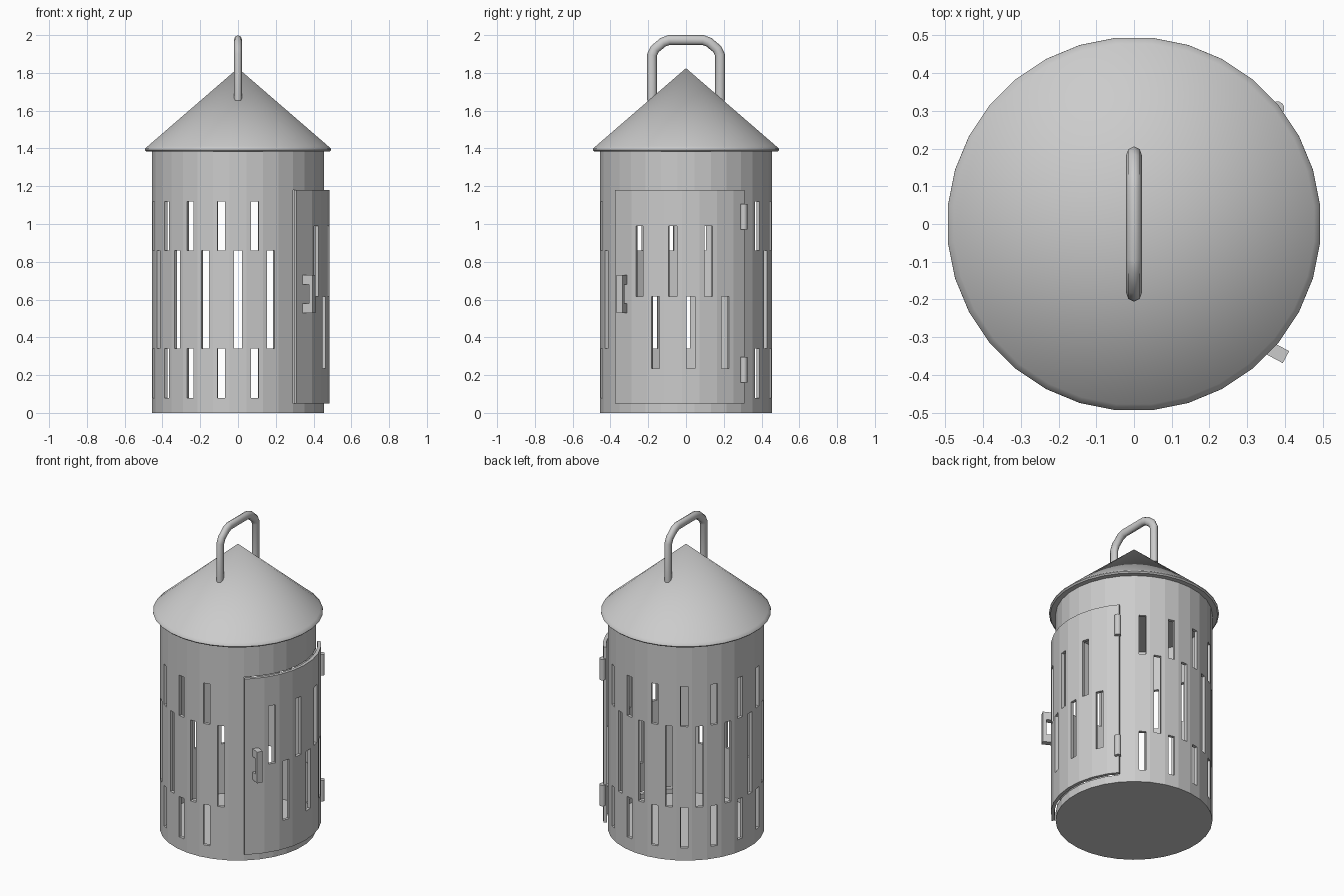
import bpy, bmesh
from math import sin, cos, radians, pi
from mathutils import Matrix

if "Cube" in bpy.data.objects:
    bpy.data.objects.remove(bpy.data.objects["Cube"])

STEP = 11.25           # 32-sided body
HALF = STEP / 2
SLOT = 2.65            # half slot width in degrees


def link(name, bm, smooth=False):
    bmesh.ops.recalc_face_normals(bm, faces=bm.faces[:])
    me = bpy.data.meshes.new(name)
    bm.to_mesh(me)
    bm.free()
    ob = bpy.data.objects.new(name, me)
    bpy.context.collection.objects.link(ob)
    bpy.ops.object.select_all(action='DESELECT')
    ob.select_set(True)
    bpy.context.view_layer.objects.active = ob
    if smooth:
        bpy.ops.object.shade_smooth_by_angle(angle=radians(40))
    return ob


def curved_wall(name, R, columns, levels, is_hole, closed, thick):
    """Faceted sheet: columns = (angle, facet centre, facet index, part); part 1 is the slot strip."""
    bm = bmesh.new()
    grid = []
    for ang, c, _, _ in columns:
        r = R * cos(radians(HALF)) / cos(radians(ang - c))
        a = radians(ang)
        grid.append([bm.verts.new((r * cos(a), r * sin(a), z)) for z in levels])
    n = len(columns)
    for j in range(n if closed else n - 1):
        A, B = grid[j], grid[(j + 1) % n]
        _, _, idx, part = columns[j]
        for k in range(len(levels) - 1):
            if not is_hole(idx, part, (levels[k] + levels[k + 1]) / 2):
                bm.faces.new((A[k], B[k], B[k + 1], A[k + 1]))
    bmesh.ops.delete(bm, geom=[v for v in bm.verts if not v.link_faces], context='VERTS')
    me = bpy.data.meshes.new(name)
    bm.to_mesh(me)
    bm.free()
    ob = bpy.data.objects.new(name, me)
    bpy.context.collection.objects.link(ob)
    m = ob.modifiers.new("wall", 'SOLIDIFY')
    m.thickness, m.offset, m.use_even_offset = thick, -1, True
    return ob


def facet_columns(indices, shift=0):
    return [(i * STEP + shift + d, i * STEP + shift, i, p)
            for i in indices for p, d in enumerate((-HALF, -SLOT, SLOT))]


def body_hole(i, part, z):
    if -4 <= i <= 3:                       # doorway
        return 0.05 < z < 1.18
    if part != 1 or i in (-5, 4):
        return False
    if i % 2 == 0:
        return 0.34 < z < 0.86
    return 0.08 < z < 0.34 or 0.86 < z < 1.12


def door_hole(i, part, z):
    if part != 1 or i in (-4, 3):
        return False
    return 0.235 < z < 0.617 if i % 2 == 0 else 0.617 < z < 0.99


# slotted body
curved_wall("body", 0.457, facet_columns(range(-16, 16)),
            [0, 0.05, 0.08, 0.34, 0.86, 1.12, 1.18, 1.39], body_hole, True, 0.02)

# curved door
cols = facet_columns(range(-4, 4), 3)
cols[0] = (-50.5,) + cols[0][1:]
cols.append((39.7, 3 * STEP + 3, 3, 0))
curved_wall("door", 0.485, cols, [0.05, 0.235, 0.617, 0.99, 1.18], door_hole, False, 0.02)


def cylinder(name, r, z0, z1, sides, x=0, y=0, smooth=False):
    bm = bmesh.new()
    mat = Matrix.Translation((x, y, (z0 + z1) / 2)) @ Matrix.Rotation(pi / sides, 4, 'Z')
    bmesh.ops.create_cone(bm, cap_ends=True, segments=sides, radius1=r, radius2=r,
                          depth=z1 - z0, matrix=mat)
    return link(name, bm, smooth)


# floor and hinges
cylinder("floor", 0.445, 0, 0.02, 32)
for k, z in enumerate((0.16, 0.97)):
    cylinder(f"hinge_{k + 1}", 0.019, z, z + 0.135, 12, 0.38, 0.306, True)

# conical roof
bm = bmesh.new()
profile = [(0.48, 1.412), (0.495, 1.399), (0.496, 1.393), (0.488, 1.385)]
rings = [[bm.verts.new((r * cos(radians(j * STEP + HALF)), r * sin(radians(j * STEP + HALF)), z))
          for j in range(32)] for r, z in profile]
apex = bm.verts.new((0, 0, 1.825))
for j in range(32):
    n = (j + 1) % 32
    bm.faces.new((apex, rings[0][j], rings[0][n]))
    for a, b in zip(rings, rings[1:]):
        bm.faces.new((a[j], b[j], b[n], a[n]))
bm.faces.new(rings[-1])
link("roof", bm, True)

# carrying handle
half = [(-0.18, 1.655), (-0.18, 1.895), (-0.165, 1.926), (-0.122, 1.962), (-0.09, 1.974)]
path = half + [(-y, z) for y, z in reversed(half)]
cu = bpy.data.curves.new("top_handle", 'CURVE')
cu.dimensions = '3D'
cu.bevel_depth, cu.bevel_resolution, cu.use_fill_caps = 0.026, 2, True
sp = cu.splines.new('POLY')
sp.points.add(len(path) - 1)
for p, (y, z) in zip(sp.points, path):
    p.co = (0, y, z, 1)
ob = bpy.data.objects.new("top_handle", cu)
ob.scale.x = 0.83
bpy.context.collection.objects.link(ob)
bpy.ops.object.select_all(action='DESELECT')
ob.select_set(True)
bpy.context.view_layer.objects.active = ob
bpy.ops.object.convert(target='MESH')
bpy.ops.object.shade_smooth_by_angle(angle=radians(50))

# C-shaped door pull, extruded from its side profile
bm = bmesh.new()
pull = [(-0.07, 0.53), (0, 0.53), (0, 0.73), (-0.07, 0.73),
        (-0.07, 0.68), (-0.022, 0.68), (-0.022, 0.58), (-0.07, 0.58)]
face = bm.faces.new([bm.verts.new((x, -0.018, z)) for x, z in pull])
ext = bmesh.ops.extrude_face_region(bm, geom=[face])
bmesh.ops.translate(bm, vec=(0, 0.036, 0),
                    verts=[g for g in ext["geom"] if isinstance(g, bmesh.types.BMVert)])
bm.transform(Matrix.Translation((0.403, -0.353, 0)) @ Matrix.Rotation(radians(-28), 4, 'Z'))
link("door_pull", bm)
